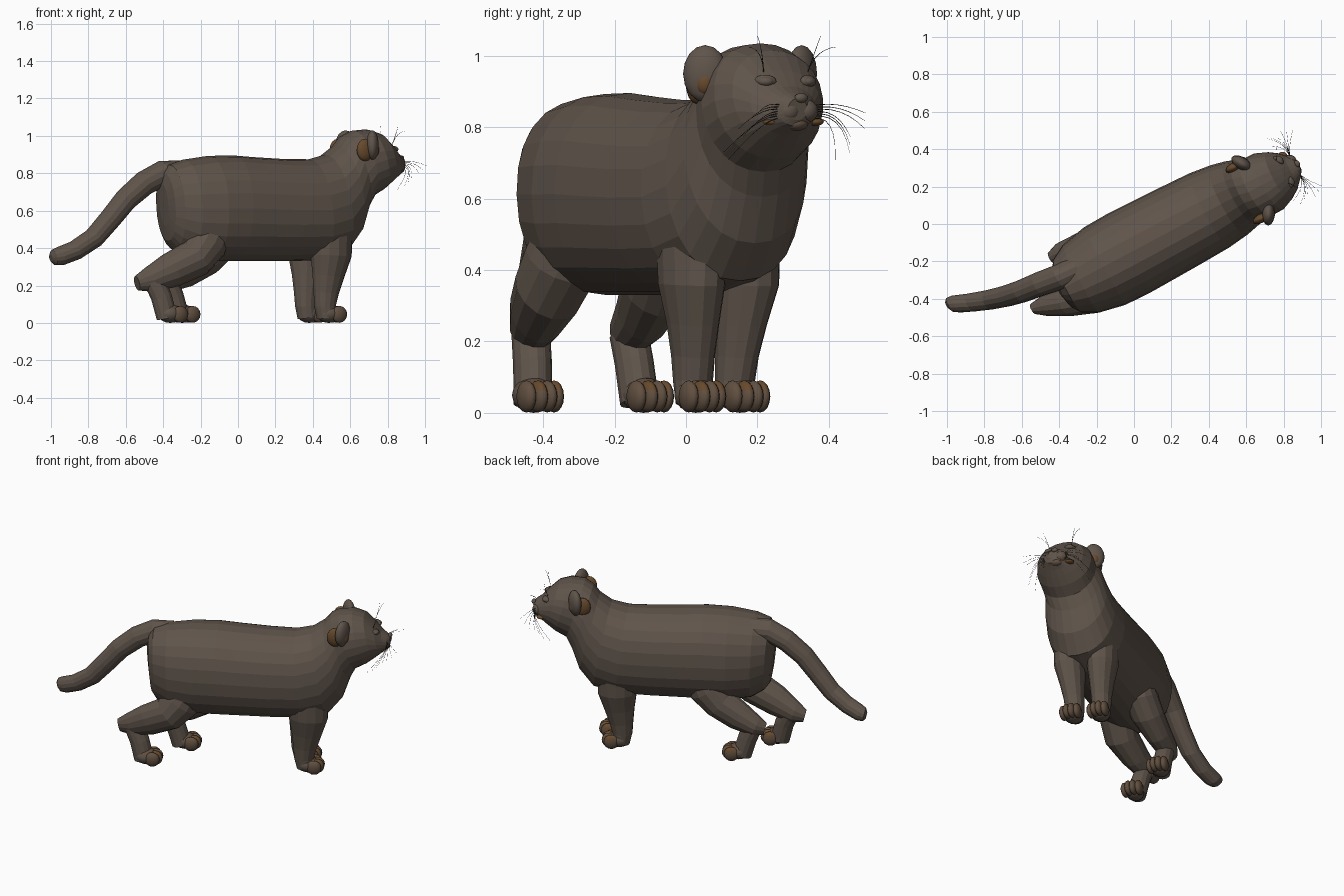
import bpy, bmesh, math
from mathutils import Vector, Matrix

if "Cube" in bpy.data.objects:
    bpy.data.objects.remove(bpy.data.objects["Cube"])

A = math.radians(28)                       # the animal stands diagonally
D = Vector((math.cos(A), math.sin(A), 0))  # forward
N = Vector((-math.sin(A), math.cos(A), 0)) # to its left
Z = Vector((0, 0, 1))
AXIS = -0.125                              # sideways offset of the spine


def L(u, o, z):
    """forward, offset from spine, height -> world"""
    return D * u + N * (AXIS + o) + Z * z


def mat(name, c):
    m = bpy.data.materials.new(name)
    m.diffuse_color = (*c, 1)
    m.use_nodes = True
    m.node_tree.nodes["Principled BSDF"].inputs["Base Color"].default_value = m.diffuse_color
    return m


FUR = mat("brown_fur", (0.115, 0.089, 0.070))
TAN = mat("tan_fur", (0.120, 0.080, 0.052))
RUST = mat("rust_fur", (0.135, 0.068, 0.026))
DARK = mat("dark_whisker", (0.03, 0.027, 0.025))


def finish(name, bm, mats, rule=None, smooth=False):
    bmesh.ops.recalc_face_normals(bm, faces=bm.faces)
    me = bpy.data.meshes.new(name)
    bm.to_mesh(me)
    bm.free()
    for m in mats:
        me.materials.append(m)
    for p in me.polygons:
        p.use_smooth = smooth
        if rule:
            p.material_index = rule(p)
    ob = bpy.data.objects.new(name, me)
    bpy.context.collection.objects.link(ob)
    return ob


def loft(name, rings, seg=20, power=1.0, mats=(FUR,), rule=None):
    """rings: (centre, half side vector, half up vector)"""
    bm = bmesh.new()
    rows = []
    for c, a, b in rings:
        row = []
        for i in range(seg):
            t = 2 * math.pi * i / seg
            p, q = math.cos(t), math.sin(t)
            p = math.copysign(abs(p) ** power, p)
            q = math.copysign(abs(q) ** power, q)
            row.append(bm.verts.new(c + a * p + b * q))
        rows.append(row)
    for r, s in zip(rows, rows[1:]):
        for i in range(seg):
            j = (i + 1) % seg
            bm.faces.new((r[i], r[j], s[j], s[i]))
    bm.faces.new(rows[0])
    bm.faces.new(rows[-1])
    return finish(name, bm, mats, rule)


def tube(name, pts, seg=14, **kw):
    """pts: (position, side radius, fore radius) along a path"""
    rings = []
    for i, (p, rs, rf) in enumerate(pts):
        t = pts[min(i + 1, len(pts) - 1)][0] - pts[max(i - 1, 0)][0]
        rings.append((p, N * rs, t.cross(N).normalized() * rf))
    return loft(name, rings, seg, **kw)


def blob(name, c, r, yaw=0.0, pitch=0.0, mats=(FUR,), rule=None, seg=14):
    """ellipsoid with radii forward, sideways, up"""
    bm = bmesh.new()
    bmesh.ops.create_uvsphere(bm, u_segments=seg, v_segments=8, radius=1)
    m = (Matrix.Translation(c) @ Matrix.Rotation(A + yaw, 4, 'Z')
         @ Matrix.Rotation(pitch, 4, 'Y') @ Matrix.Diagonal((*r, 1)))
    bmesh.ops.transform(bm, matrix=m, verts=bm.verts)
    return finish(name, bm, mats, rule, True)


# body, neck and head in one loft: top (u, z), bottom (u, z), half width
sections = [
    (-.525, .74, -.505, .52, .05), (-.515, .80, -.49, .44, .11), (-.485, .845, -.455, .395, .16),
    (-.40, .873, -.38, .35, .205), (-.25, .893, -.24, .33, .235),
    (-.10, .896, -.10, .33, .24), (.02, .887, .02, .33, .237),
    (.2, .877, .22, .33, .232), (.36, .875, .42, .335, .225),
    (.46, .90, .56, .37, .21), (.53, .95, .645, .475, .192),
    (.57, 1.0, .69, .605, .175), (.62, 1.028, .725, .675, .17),
    (.70, 1.035, .79, .712, .168), (.77, 1.015, .84, .75, .143),
    (.83, .96, .875, .778, .112), (.872, .915, .90, .795, .078),
    (.905, .895, .915, .803, .055), (.925, .88, .922, .82, .03)]
loft("body_and_head",
     [(L((a + c) / 2, -.012 if a > .6 else 0, (b + d) / 2), N * w, L(a, 0, b) / 2 - L(c, 0, d) / 2)
      for a, b, c, d, w in sections], 24, 0.92)

# tail
tail = [(-.30, -.24, .80, .07), (-.40, -.285, .80, .07), (-.50, -.32, .748, .066),
        (-.60, -.36, .66, .062), (-.68, -.385, .56, .059), (-.77, -.405, .455, .056),
        (-.87, -.42, .388, .053), (-.95, -.428, .357, .051), (-.985, -.433, .35, .042),
        (-1.0, -.434, .347, .02)]
tube("tail", [(Vector(t[:3]), t[3], t[3]) for t in tail])


# paws with four toes each
def toe_rule(p):
    return 1 if p.normal.z > .3 and p.normal.dot(D) > -.2 else 0


def paw(name, c):
    blob(name + "_pad", c + Z * .05 - D * .015, (.07, .058, .05), mats=(FUR, TAN), rule=toe_rule)
    for k in range(4):
        o = (k - 1.5) * .029
        f = .04 if k in (1, 2) else .025
        blob(f"{name}_toe_{k + 1}", c + D * f + N * o + Z * .046, (.046, .022, .045),
             mats=(TAN, RUST), rule=lambda p, k=k: toe_rule(p) if k % 2 else 0, seg=10)


# front legs, the left one slightly behind
for side, s, back in (("right", -1, 0), ("left", 1, .035)):
    leg = [(.44, .085, .62, .085, .10), (.445, .09, .50, .097, .125), (.447, .095, .36, .088, .117),
           (.435, .085, .25, .07, .09), (.425, .079, .16, .059, .071),
           (.42, .076, .09, .055, .06), (.43, .076, .03, .053, .055)]
    tube("front_leg_" + side, [(L(u - back, s * o, z), a, b) for u, o, z, a, b in leg])
    paw("front_paw_" + side, L(.457 - back, s * .079, 0))

# rear legs, mid-stride
rear = {
    "right": ([(-.12, -.31, .54, .09, .11), (-.17, -.345, .43, .105, .12),
               (-.23, -.385, .345, .10, .105), (-.36, -.42, .28, .08, .095),
               (-.47, -.44, .23, .06, .07), (-.54, -.455, .212, .03, .04)],
              [(-.45, -.435, .23), (-.41, -.43, .14), (-.38, -.428, .03)], (-.35, -.42, 0)),
    "left": ([(-.06, -.06, .54, .09, .11), (-.11, -.07, .43, .10, .12),
              (-.18, -.09, .345, .095, .10), (-.29, -.125, .275, .075, .09),
              (-.39, -.16, .222, .06, .064), (-.445, -.18, .207, .03, .038)],
             [(-.375, -.16, .22), (-.345, -.145, .14), (-.315, -.13, .03)], (-.285, -.112, 0))}
for side, (thigh, shank, foot) in rear.items():
    tube("rear_thigh_" + side, [(Vector(t[:3]), t[3], t[4]) for t in thigh])
    tube("rear_shank_" + side, [(Vector(t), .054, .058) for t in shank])
    paw("rear_paw_" + side, Vector(foot))

# face and ears
for side, s in (("right", -1), ("left", 1)):
    out = s * math.radians(30)
    ear = L(.66, s * .153 - .012, .95)
    facing = Matrix.Rotation(out, 3, 'Z') @ D
    blob("ear_" + side, ear, (.034, .062, .08), yaw=out)
    blob("inner_ear_" + side, ear + facing * .014 - Z * .025, (.022, .03, .035), yaw=out, mats=(RUST,))
    blob("ear_back_" + side, L(.615, s * .155 - .012, .925), (.05, .025, .06), mats=(RUST,))
    blob("eyelid_" + side, L(.842, s * .068 - .004, .928), (.016, .032, .019), yaw=s * .5)
    blob("eye_" + side, L(.848, s * .07 - .004, .928), (.016, .024, .014), yaw=s * .5)
    blob("muzzle_" + side, L(.893, s * .028, .845), (.036, .037, .034),
         mats=(FUR, TAN), rule=lambda p: 1 if p.normal.z < -.45 else 0)
    blob("mouth_corner_" + side, L(.868, s * .068, .815), (.03, .028, .012), yaw=s * .6, mats=(RUST,))
blob("nose", L(.922, 0, .882), (.014, .02, .014))
blob("chin", L(.893, 0, .81), (.03, .035, .02), mats=(TAN,))

# whiskers and brow hairs
cu = bpy.data.curves.new("whiskers", 'CURVE')
cu.dimensions = '3D'
cu.bevel_depth = .0013
cu.bevel_resolution = 0
cu.materials.append(DARK)


def hair(a, b, c):
    sp = cu.splines.new('POLY')
    sp.points.add(6)
    for i, pt in enumerate(sp.points):
        t = i / 6
        pt.co = (*(a * (1 - t) ** 2 + b * 2 * t * (1 - t) + c * t * t), 1)
        pt.radius = 1 - .6 * t


for s in (-1, 1):
    for k in range(7):
        z = .86 - .006 * k
        reach = .12 + .015 * (k % 3)
        fwd = .985 - .03 * k
        hair(L(.90, s * .045, z), L(.93, s * (.05 + reach * .5), z + .015),
             L(fwd, s * (.05 + reach), z - .02 - .016 * k))
    for k in range(2):
        hair(L(.83, s * .07, .955), L(.85, s * .085, 1.02),
             L(.85 + .02 * k, s * (.10 + .04 * k), 1.055 - .03 * k))
bpy.context.collection.objects.link(bpy.data.objects.new("whiskers", cu))
